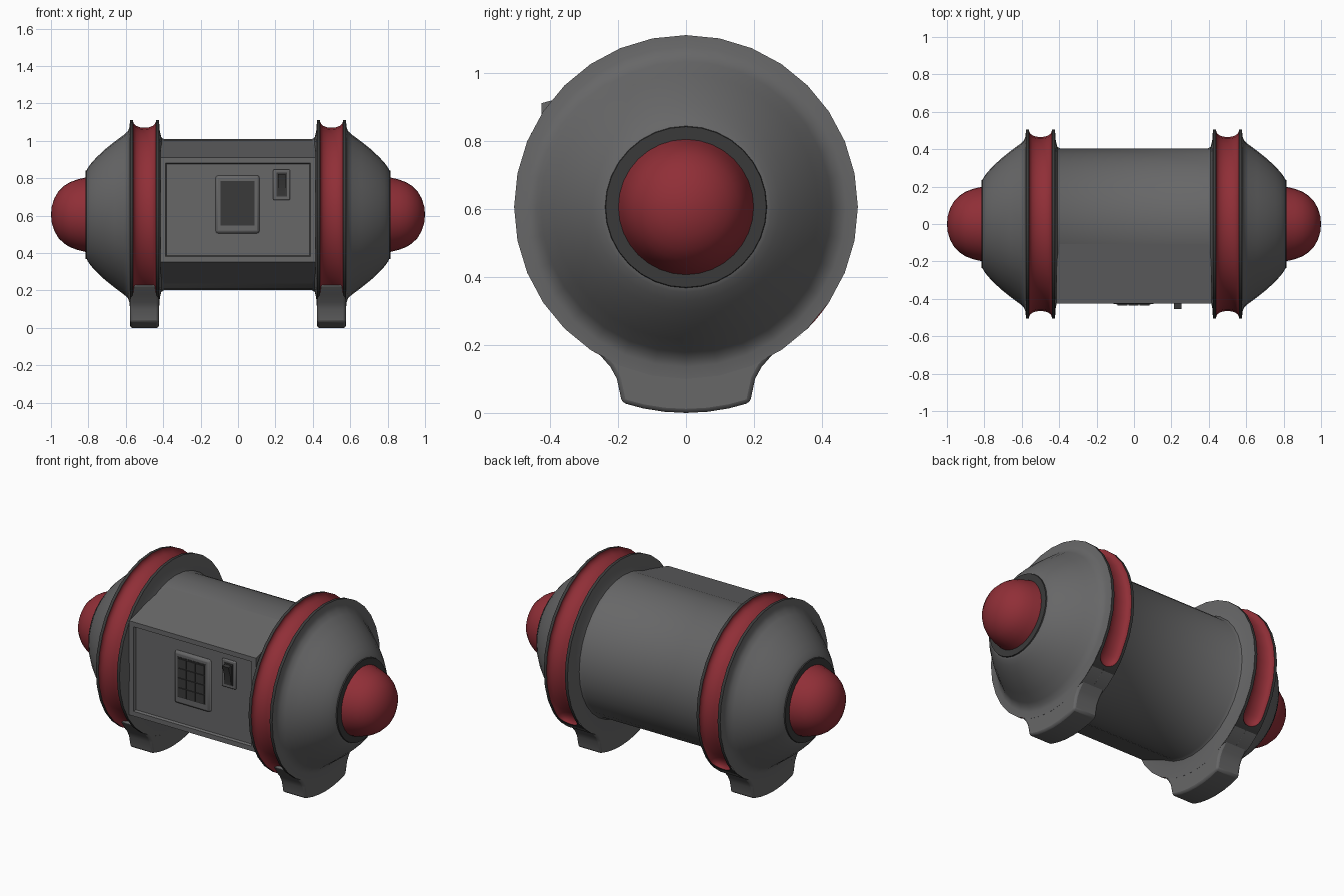
import bpy, bmesh, math
from mathutils import Vector

if "Cube" in bpy.data.objects:
    bpy.data.objects.remove(bpy.data.objects["Cube"])

CZ = 0.605  # height of the long axis


def material(name, rgb):
    m = bpy.data.materials.new(name)
    m.diffuse_color = (*rgb, 1)
    m.use_nodes = True
    m.node_tree.nodes["Principled BSDF"].inputs["Base Color"].default_value = m.diffuse_color
    return m


GREY = material("grey", (0.135, 0.135, 0.137))
DARK = material("dark_grey", (0.042, 0.042, 0.042))
RED = material("red", (0.28, 0.028, 0.038))


def finish(name, bm, mats, bevel=0, smooth=35):
    bmesh.ops.remove_doubles(bm, verts=bm.verts, dist=1e-5)
    bmesh.ops.recalc_face_normals(bm, faces=bm.faces)
    me = bpy.data.meshes.new(name)
    bm.to_mesh(me)
    bm.free()
    for m in mats:
        me.materials.append(m)
    ob = bpy.data.objects.new(name, me)
    bpy.context.collection.objects.link(ob)
    bpy.ops.object.select_all(action='DESELECT')
    ob.select_set(True)
    bpy.context.view_layer.objects.active = ob
    bpy.ops.object.shade_smooth_by_angle(angle=math.radians(smooth))
    if bevel:
        b = ob.modifiers.new("bevel", 'BEVEL')
        b.width, b.segments, b.limit_method = bevel, 2, 'ANGLE'
    return ob


def lathe(name, mats, profile, angles=None, mat_rule=lambda a, i: 0):
    """Turn (x, r) points about the long axis; the profile may vary with angle."""
    bm = bmesh.new()
    angles = angles or [i * 11.25 for i in range(32)]
    rings = []
    for a in angles:
        s, c = math.sin(math.radians(a)), math.cos(math.radians(a))
        pts = profile(a) if callable(profile) else profile
        rings.append([bm.verts.new((x, r * s, CZ + r * c)) for x, r in pts])
    for j, a in enumerate(angles):
        k = (j + 1) % len(angles)
        nxt = angles[k] if k else angles[0] + 360
        for i in range(len(rings[0]) - 1):
            f = bm.faces.new((rings[j][i], rings[j][i + 1], rings[k][i + 1], rings[k][i]))
            f.material_index = mat_rule((a + nxt) / 2, i)
    return finish(name, bm, mats)


def prism(name, mat, yz, x0, x1, bevel=0):
    bm = bmesh.new()
    f = bm.faces.new([bm.verts.new((x0, y, z)) for y, z in yz])
    ext = bmesh.ops.extrude_face_region(bm, geom=[f])["geom"]
    bmesh.ops.translate(bm, vec=(x1 - x0, 0, 0),
                        verts=[v for v in ext if isinstance(v, bmesh.types.BMVert)])
    return finish(name, bm, [mat], bevel)


def box(name, mat, x0, x1, y0, y1, z0, z1, bevel=0):
    return prism(name, mat, [(y0, z0), (y1, z0), (y1, z1), (y0, z1)], x0, x1, bevel)


# Main body: barrel, flange walls and domed ends in one turned profile
half = [(.395, .404), (.41, .413), (.418, .445), (.4225, .505), (.4225, .44), (.5775, .44),
        (.5775, .505), (.58, .47), (.588, .447), (.61, .427), (.66, .39), (.71, .35),
        (.757, .306), (.785, .275), (.803, .25), (.81, .235), (.81, .1)]
lathe("body", [GREY], [(-x, r) for x, r in reversed(half)] + half)

# Bands: grooved red rail that stops with rounded ends above the feet
A0, A1, HW = -162, 135, .06
band_angles = ([-165, A0, -161.5, -160, -158, -155] + [i * 11.25 for i in range(-13, 12)]
               + [128, 131, 133, 134.5, A1, 138] + [i * 11.25 for i in range(13, 17)] + [191.25])


def band_section(cx):
    def section(a):
        d = max(0, min(a - A0, A1 - a, 7)) / 7
        w = HW * math.sqrt(1 - (1 - d) ** 2) + .0005
        pts = [(-.0775, .505), (-w, .505)]
        for i in range(9):
            t = math.pi * i / 8
            pts.append((-w * math.cos(t), .505 - (.008 + .032 * math.sin(t)) * w / HW))
        pts += [(w, .505), (.0775, .505)]
        return [(cx + x, r) for x, r in pts]
    return section


def band_colour(a, i):
    if a > 138:
        return 2
    return 1 if 0 < i < 11 and A0 < a < A1 else 0


# Foot outline: flared neck with a curved sole
side = [(.30, .23), (.26, .178), (.222, .135), (.203, .10), (.188, .03)]
sole = [(.605 * math.sin(t), CZ - .605 * math.cos(t)) for t in (.21, .105, 0, -.105, -.21)]
foot_outline = side + sole + [(-y, z) for y, z in reversed(side)]

cap = [(.81, .2), (.86, .188), (.9, .173), (.93, .154), (.96, .125), (.983, .085), (.996, .042), (1, 0)]
for s, tag in ((-1, "left"), (1, "right")):
    lathe(tag + "_band", [DARK, RED, GREY], band_section(s * .5), band_angles, band_colour)
    prism(tag + "_foot", GREY, foot_outline, s * .5 - .077, s * .5 + .077, .012)
    lathe(tag + "_end_cap", [RED], [(s * x, r) for x, r in cap])
    lathe(tag + "_cap_ring", [DARK], [(s * x, r) for x, r in ((.808, .238), (.815, .236), (.815, .19))])

# Control housing: flat front with tangent slopes onto the barrel, and a recessed panel
bm = bmesh.new()
outline = [(-.107, CZ + .39), (-.425, .91), (-.425, .353), (-.17, CZ - .367)]
ends = [[bm.verts.new((x, y, z)) for y, z in outline] for x in (-.415, .415)]
for e in ends:
    bm.faces.new(e)
for i in range(3):
    f = bm.faces.new((ends[0][i], ends[0][i + 1], ends[1][i + 1], ends[1][i]))
    if i == 1:
        front = f
bmesh.ops.recalc_face_normals(bm, faces=bm.faces)
bmesh.ops.inset_region(bm, faces=[front], thickness=.04)
bmesh.ops.inset_region(bm, faces=[front], thickness=.008)
bmesh.ops.translate(bm, verts=front.verts, vec=Vector((0, .014, 0)))
finish("control_housing", bm, [GREY], smooth=25)

# Keypad
box("keypad_frame", GREY, -.12, .115, -.428, -.40, .505, .815, .015)
box("keypad_plate", DARK, -.093, .088, -.431, -.42, .548, .785)
for c in range(3):
    for r in range(4):
        x, z = -.088 + c * .0585, .553 + r * .0575
        box(f"key_{c}_{r}", DARK, x, x + .054, -.436, -.43, z, z + .053)

# Rocker switch
box("switch_plate", GREY, .188, .278, -.422, -.40, .683, .847, .006)
box("switch_socket", DARK, .207, .262, -.426, -.41, .703, .83)
prism("switch_rocker", DARK, [(-.42, .71), (-.43, .71), (-.436, .765), (-.455, .822), (-.42, .822)],
      .214, .255)
